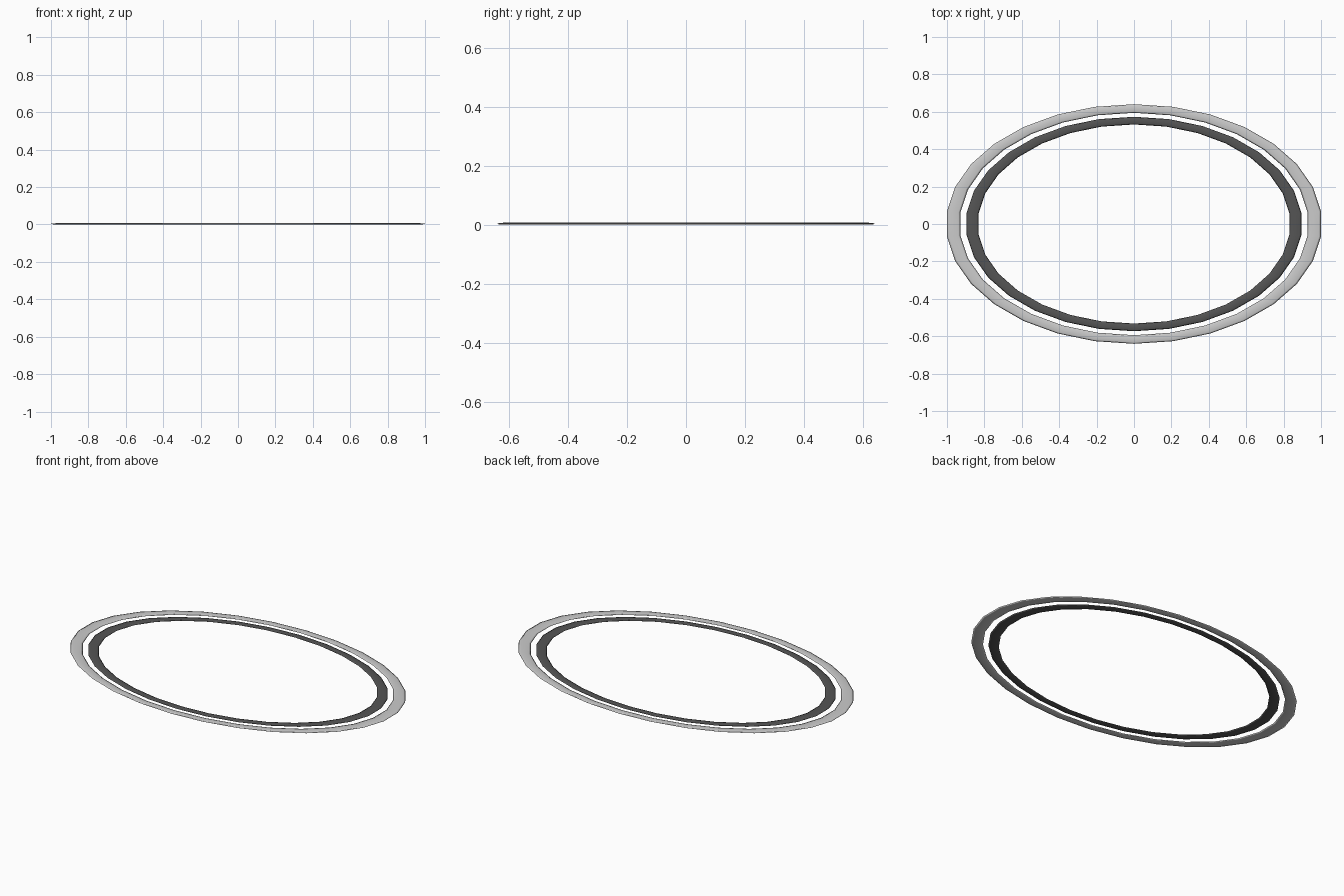
import bpy, bmesh, math

if "Cube" in bpy.data.objects:
    bpy.data.objects.remove(bpy.data.objects["Cube"])

SEGMENTS, SIDES = 30, 8
ASPECT = 0.637      # depth to width of the ellipse
HEIGHT = 0.007      # very flat tubes


def oval_ring(name, outer, inner, colour=None):
    """Flattened elliptical torus with the given half widths along x."""
    outer /= math.cos(math.pi / SEGMENTS)   # the x ends are flat edges
    inner /= math.cos(math.pi / SEGMENTS)
    mid, tube = (outer + inner) / 2, (outer - inner) / 2
    bm = bmesh.new()
    loops = []
    for i in range(SEGMENTS):
        a = math.pi / 2 + 2 * math.pi * i / SEGMENTS
        loop = []
        for j in range(SIDES):
            b = 2 * math.pi * j / SIDES
            r = mid + tube * math.cos(b)
            z = HEIGHT / 2 * (1 + math.sin(b))
            loop.append(bm.verts.new((r * math.cos(a), ASPECT * r * math.sin(a), z)))
        loops.append(loop)
    for i in range(SEGMENTS):
        p, q = loops[i], loops[(i + 1) % SEGMENTS]
        for j in range(SIDES):
            k = (j + 1) % SIDES
            f = bm.faces.new((p[j], q[j], q[k], p[k]))
            f.smooth = True
    bmesh.ops.recalc_face_normals(bm, faces=bm.faces)
    mesh = bpy.data.meshes.new(name)
    bm.to_mesh(mesh)
    bm.free()
    obj = bpy.data.objects.new(name, mesh)
    bpy.context.collection.objects.link(obj)
    if colour:
        mat = bpy.data.materials.new(name + "_paint")
        mat.diffuse_color = colour
        mat.use_nodes = True
        mat.node_tree.nodes["Principled BSDF"].inputs["Base Color"].default_value = mat.diffuse_color
        mesh.materials.append(mat)
    return obj


# Light outer band and dark inner band
oval_ring("outer_ring", 1.0, 0.928)
oval_ring("inner_ring", 0.895, 0.831, (0.09, 0.09, 0.09, 1))
